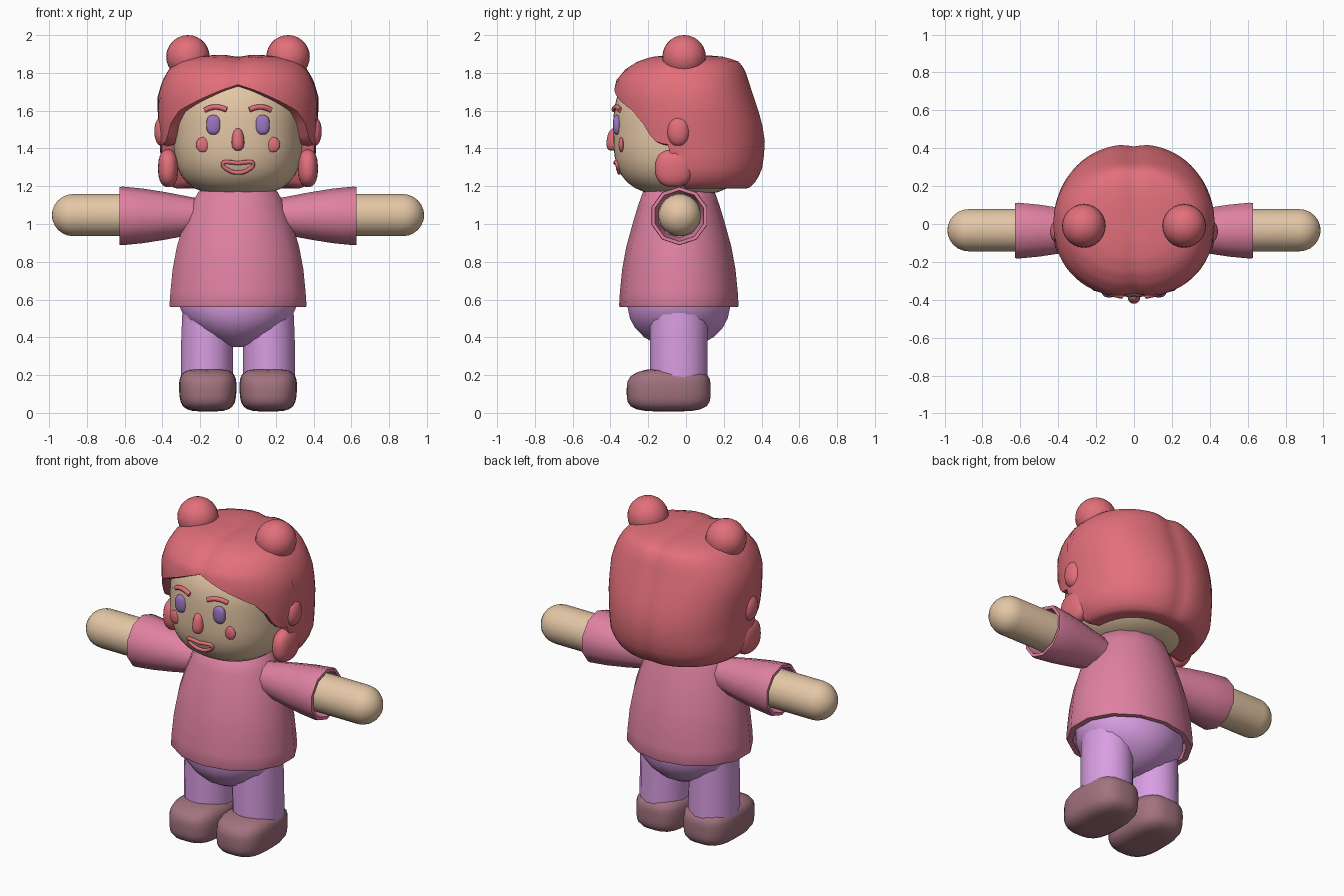
import bpy, bmesh, math
from mathutils import Vector

if "Cube" in bpy.data.objects:
    bpy.data.objects.remove(bpy.data.objects["Cube"])


def material(name, rgb):
    m = bpy.data.materials.new(name)
    m.diffuse_color = (*rgb, 1)
    m.use_nodes = True
    m.node_tree.nodes["Principled BSDF"].inputs["Base Color"].default_value = m.diffuse_color
    return m


SKIN = material("skin tan", (0.78, 0.57, 0.38))
RED = material("hair red", (0.76, 0.16, 0.195))
PINK = material("shirt pink", (0.74, 0.22, 0.36))
LILAC = material("trouser lilac", (0.69, 0.34, 0.76))
BROWN = material("shoe brown", (0.36, 0.17, 0.21))
PURPLE = material("eye purple", (0.33, 0.18, 0.51))


def finish(name, bm, mat, angle=50):
    bmesh.ops.recalc_face_normals(bm, faces=bm.faces)
    me = bpy.data.meshes.new(name)
    bm.to_mesh(me)
    bm.free()
    ob = bpy.data.objects.new(name, me)
    bpy.context.collection.objects.link(ob)
    me.materials.append(mat)
    bpy.ops.object.select_all(action='DESELECT')
    ob.select_set(True)
    bpy.context.view_layer.objects.active = ob
    bpy.ops.object.shade_smooth_by_angle(angle=math.radians(angle))
    return ob


def loft(name, rows, mat, cap_end=True, angle=50):
    """Skin a list of closed point rings."""
    bm = bmesh.new()
    rings = [[bm.verts.new(p) for p in r] for r in rows]
    n = len(rings[0])
    for a, b in zip(rings, rings[1:]):
        for i in range(n):
            j = (i + 1) % n
            bm.faces.new((a[i], a[j], b[j], b[i]))
    bm.faces.new(rings[0])
    if cap_end:
        bm.faces.new(rings[-1])
    return finish(name, bm, mat, angle)


def ring_z(cx, cy, z, rx, ry, n):
    return [(cx + rx * math.cos(2 * math.pi * (i + .5) / n),
             cy + ry * math.sin(2 * math.pi * (i + .5) / n), z) for i in range(n)]


def ring_x(x, cy, cz, r, n):
    return [(x, cy + r * math.cos(2 * math.pi * (i + .5) / n),
             cz + r * math.sin(2 * math.pi * (i + .5) / n)) for i in range(n)]


def blob(name, c, half, mat, nh=2.0, nv=2.0, seg=24, rings=14):
    """Superellipsoid: nh squares the plan, nv squares the elevation."""
    bm = bmesh.new()
    bmesh.ops.create_uvsphere(bm, u_segments=seg, v_segments=rings, radius=1)
    for v in bm.verts:
        x, y, z = (abs(k) for k in v.co)
        r = ((x ** nh + y ** nh) ** (nv / nh) + z ** nv) ** (-1 / nv)
        v.co = Vector(c) + Vector(v.co[k] * r * half[k] for k in range(3))
    return finish(name, bm, mat, 80)


def tube(name, pts, radius, mat, closed=False):
    """Round tube through points, with a smooth path."""
    cu = bpy.data.curves.new(name, 'CURVE')
    cu.dimensions = '3D'
    cu.bevel_depth = radius
    cu.bevel_resolution = 2
    cu.resolution_u = 5
    cu.use_fill_caps = True
    sp = cu.splines.new('BEZIER')
    sp.bezier_points.add(len(pts) - 1)
    for bp, p in zip(sp.bezier_points, pts):
        bp.co = p
        bp.handle_left_type = bp.handle_right_type = 'AUTO'
    sp.use_cyclic_u = closed
    ob = bpy.data.objects.new(name, cu)
    bpy.context.collection.objects.link(ob)
    cu.materials.append(mat)
    return ob


# Head
HC, HH, NH, NV = (0, -0.025, 1.49), (0.342, 0.36, 0.34), 2.3, 3.0
blob("head", HC, HH, SKIN, NH, NV, 36, 24)


def face_y(x, z):
    """Front surface of the head."""
    plan = (1 - abs((z - HC[2]) / HH[2]) ** NV) ** (NH / NV)
    return HC[1] - HH[1] * (plan - abs(x / HH[0]) ** NH) ** (1 / NH)


# Hair: shell with a face opening, rows run from the crown to the lower edge
PROFILE = [(1.897, .02, .02, .02), (1.895, .12, .10, .12), (1.885, .24, .19, .22),
           (1.86, .32, .265, .285), (1.82, .365, .325, .315), (1.76, .40, .375, .335),
           (1.68, .425, .39, .36), (1.55, .425, .385, .405), (1.42, .412, .37, .425),
           (1.30, .41, .35, .41), (1.23, .385, .33, .38), (1.19, .34, .30, .34)]
EDGE = [(0, 1.745), (15, 1.70), (29, 1.655), (45, 1.60), (55, 1.53), (62, 1.45),
        (67, 1.43), (76, 1.42), (82, 1.25), (88, 1.195), (181, 1.195)]


def edge_z(deg):
    for (a, za), (b, zb) in zip(EDGE, EDGE[1:]):
        if deg <= b:
            return za + (zb - za) * (deg - a) / (b - a)


def hair_point(ang, s):
    i = min(int(s), len(PROFILE) - 2)
    z, hx, yf, yb = (p + (q - p) * (s - i) for p, q in zip(PROFILE[i], PROFILE[i + 1]))
    sx, sy = math.sin(ang), -math.cos(ang)
    hy = yf if sy < 0 else yb
    r = (abs(sx) ** 2.2 + abs(sy) ** 2.2) ** (-1 / 2.2)
    p = Vector((sx * r * hx, sy * r * hy, z))
    k = 1 - .03 * math.exp(-(p.x / .045) ** 2)          # centre parting
    return Vector((p.x, p.y * k, 1.5 + (z - 1.5) * (k if z > 1.5 else 1)))


def stop(deg):
    z = edge_z(deg)
    for i, (p, q) in enumerate(zip(PROFILE, PROFILE[1:])):
        if z >= q[0]:
            return i + (p[0] - z) / (p[0] - q[0])


SEG, ROWS = 72, 18
angs = [2 * math.pi * i / SEG for i in range(SEG)]
stops = [stop(min(math.degrees(a), 360 - math.degrees(a))) for a in angs]
rows = [[hair_point(a, e * j / ROWS) for a, e in zip(angs, stops)] for j in range(ROWS + 1)]
for k, dz in ((.93, -.008), (.68, .01)):                # turned-in rim
    rows.append([Vector((p.x * k, p.y * k, p.z + dz)) for p in rows[ROWS]])
loft("hair", rows, RED, False, 60)

for s in (-1, 1):
    # Hair buns, side locks and ears
    blob("hair_bun", (s * .265, -.01, 1.885), (.115, .115, .115), RED)
    blob("side_lock", (s * .37, -.065, 1.295), (.053, .10, .10), RED, 2.4, 2.4)
    blob("ear", (s * .395, -.04, 1.49), (.048, .06, .08), RED, 2.2, 2.2)
    # Eyes, cheeks and eyebrows
    blob("eye", (s * .13, face_y(.13, 1.525) + .002, 1.525), (.038, .022, .052), PURPLE, 2.4, 2.6)
    blob("cheek", (s * .185, face_y(.185, 1.42), 1.42), (.037, .014, .04), RED)
    tube("eyebrow", [(s * x, face_y(x, z) - .004, z) for x, z in
                     ((.06, 1.605), (.10, 1.618), (.14, 1.617), (.175, 1.603))], .014, RED)

# Nose, narrower at the top
nose = blob("nose", (0, face_y(0, 1.45) - .008, 1.448), (.036, .035, .06), RED, 2, 2.5, 16, 12)
for v in nose.data.vertices:
    t = (v.co.z - 1.39) / .12
    v.co.x *= 1.05 - .3 * t
    v.co.y += .018 * t

# Smiling lips
tube("lips", [(x, face_y(x, z) - .003, z) for x, z in
              ((-.08, 1.32), (-.04, 1.327), (0, 1.322), (.04, 1.327), (.08, 1.32),
               (.05, 1.285), (0, 1.272), (-.05, 1.285))], .011, RED, True)

# Shirt with a turned-in hem
CY = -.038
loft("shirt", [ring_z(0, CY, z, rx, ry, 14) for z, rx, ry in
               ((1.19, .17, .16), (1.17, .215, .19), (1.10, .255, .215), (1.0, .295, .245),
                (.88, .332, .278), (.76, .355, .30), (.64, .367, .312), (.57, .372, .316),
                (.56, .368, .312), (.56, .335, .285), (.62, .33, .28))], PINK, True, 40)

# Hips
loft("hips", [ring_z(0, CY, z, rx, ry, 20) for z, rx, ry in
              ((.64, .32, .27), (.56, .312, .275), (.50, .285, .262), (.45, .24, .235),
               (.40, .165, .185), (.365, .10, .12), (.35, .045, .06))], LILAC, True, 60)

for s in (-1, 1):
    # Legs and shoes
    loft("leg", [ring_z(s * cx, -.038, z, r, .155, 16) for z, cx, r in
                 ((.58, .16, .135), (.40, .163, .14), (.18, .165, .14))], LILAC)
    shoe = blob("shoe", (s * .16, -.092, .12), (.152, .222, .112), BROWN, 3, 4, 28, 18)
    for v in shoe.data.vertices:                        # taper the sole, lower the toe
        v.co.x = s * .16 + (v.co.x - s * .16) * (.94 + .06 * min(1, v.co.z / .12))
        if v.co.y < -.2 and v.co.z > .12:
            v.co.z -= (-.2 - v.co.y) * .12
    # Sleeves with an open cuff
    loft("sleeve", [ring_x(s * x, -.035, 1.043, r, 10) for x, r in
                    ((.15, .085), (.25, .10), (.38, .125), (.50, .144), (.61, .155),
                     (.627, .153), (.627, .135), (.52, .115))], PINK, True, 45)
    # Arms with round ends
    tip = [(.872 + .113 * math.sin(t * math.pi / 12), .113 * math.cos(t * math.pi / 12))
           for t in range(6)] + [(.985, .008)]
    loft("arm", [ring_x(s * x, -.033, 1.047, r, 20) for x, r in [(.40, .113)] + tip], SKIN)
